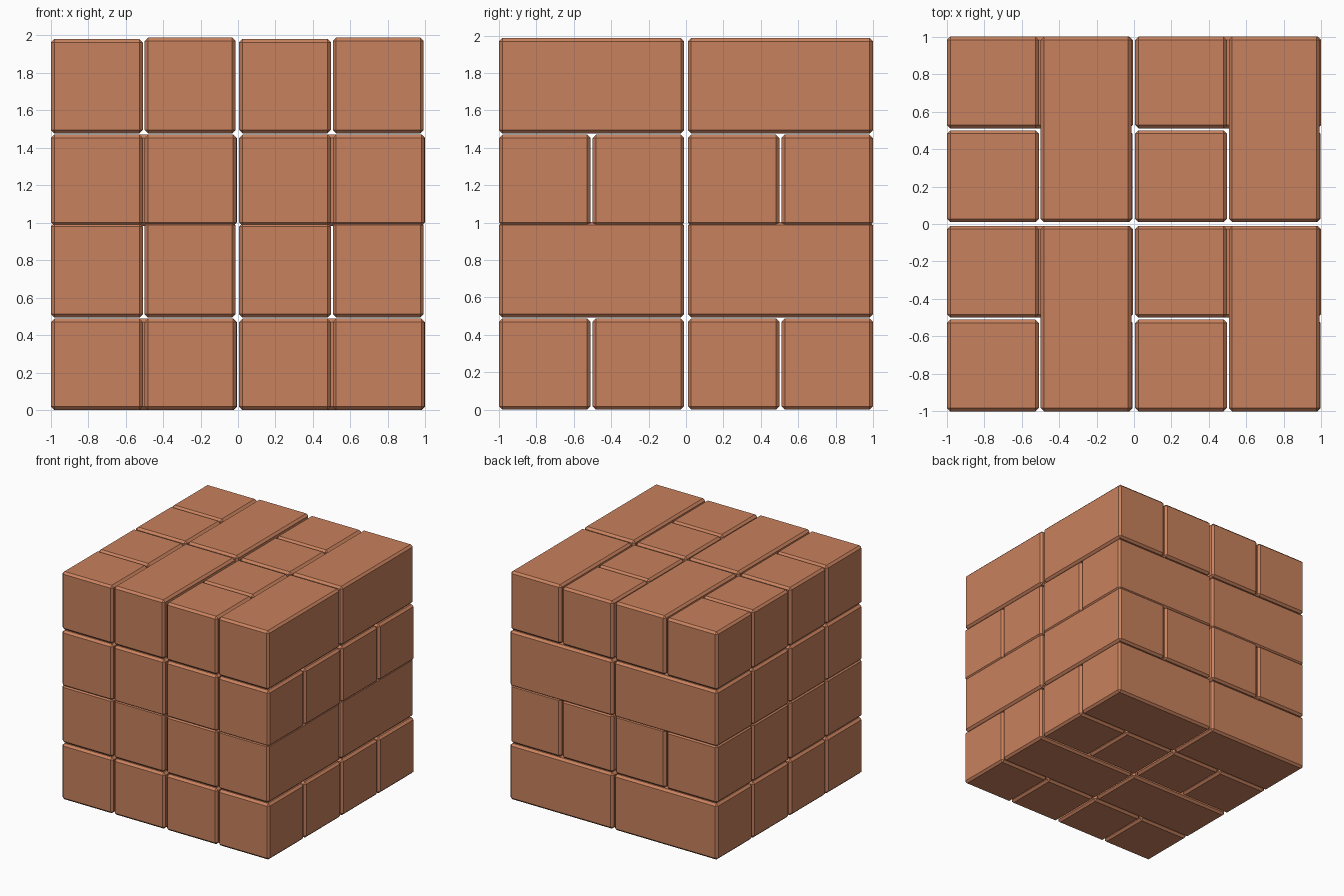
import bpy
import bmesh

if "Cube" in bpy.data.objects:
    bpy.data.objects.remove(bpy.data.objects["Cube"])

mat = bpy.data.materials.new("brick_clay")
mat.diffuse_color = (0.58, 0.22, 0.11, 1)
mat.use_nodes = True
mat.node_tree.nodes["Principled BSDF"].inputs["Base Color"].default_value = mat.diffuse_color

PX, PY, PZ = 1.004, 1.01, 0.983   # spacing of the repeated six-brick unit
X0, Y0 = -0.998, -1.0


def brick(name, lo, hi, chamfer=0.018):
    """Box between two corners with one flat chamfer on every edge."""
    bm = bmesh.new()
    bmesh.ops.create_cube(bm, size=1)
    for v in bm.verts:
        v.co = [lo[i] + (v.co[i] + 0.5) * (hi[i] - lo[i]) for i in range(3)]
    bmesh.ops.bevel(bm, geom=bm.edges[:], offset=chamfer, segments=1,
                    affect='EDGES')
    me = bpy.data.meshes.new(name)
    bm.to_mesh(me)
    bm.free()
    me.materials.append(mat)
    ob = bpy.data.objects.new(name, me)
    bpy.context.collection.objects.link(ob)


# One unit: each layer is a full brick beside two half bricks, turned per layer
UNIT = [
    ("lower_full_brick", (0, 0.50, 0), (0.992, 0.99, 0.487)),
    ("lower_half_brick_left", (0, 0, 0), (0.49, 0.49, 0.487)),
    ("lower_half_brick_right", (0.50, 0, 0), (0.99, 0.49, 0.487)),
    ("upper_full_brick", (0.50, 0, 0.493), (0.985, 0.99, 1.004)),
    ("upper_half_brick_front", (0, 0, 0.493), (0.49, 0.49, 0.997)),
    ("upper_half_brick_back", (0, 0.50, 0.493), (0.49, 0.99, 0.997)),
]

# Stack the unit two by two by two
for i in range(2):
    for j in range(2):
        for k in range(2):
            off = (X0 + i * PX, Y0 + j * PY, k * PZ)
            for name, lo, hi in UNIT:
                brick(name, [a + o for a, o in zip(lo, off)],
                      [a + o for a, o in zip(hi, off)])
